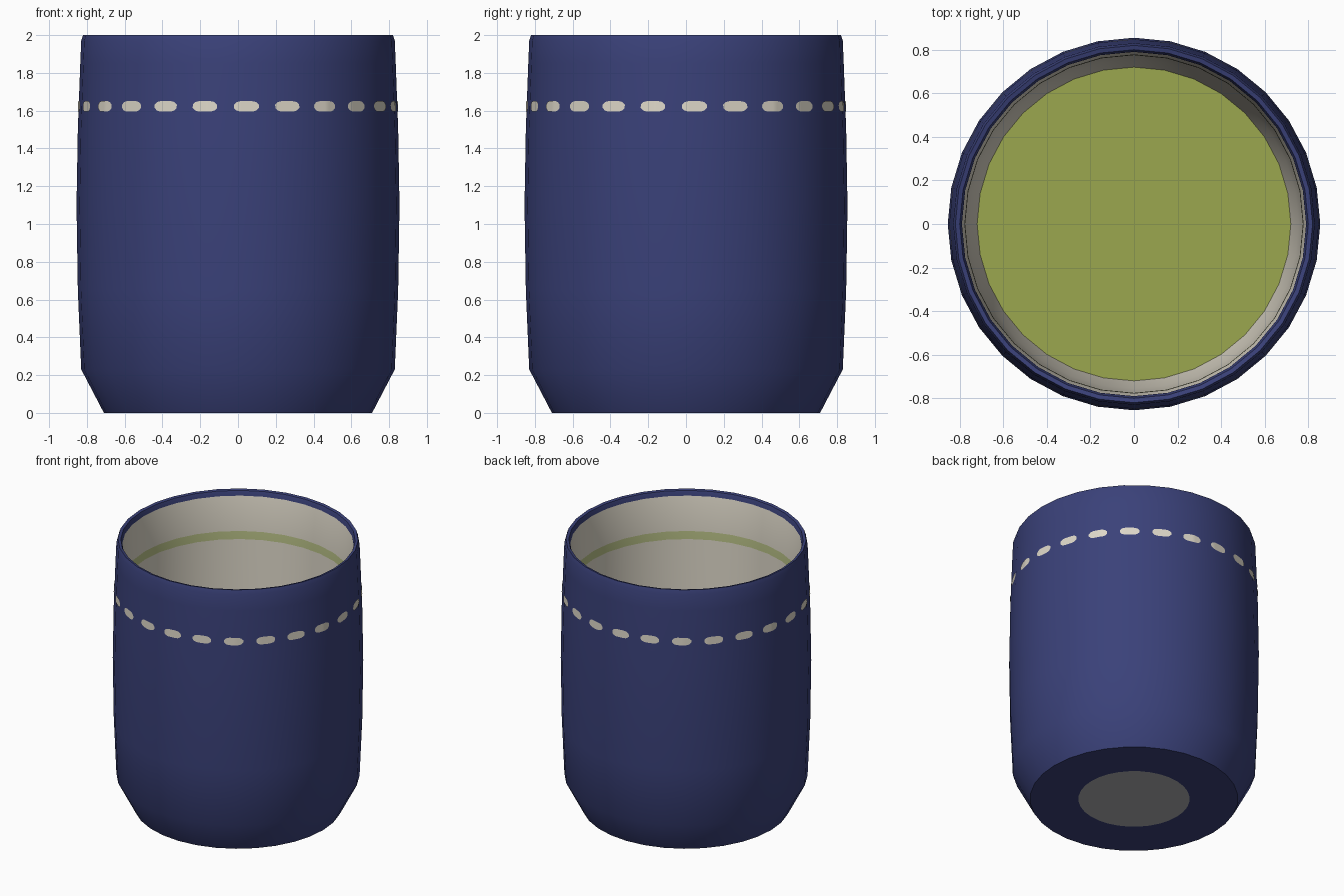
import bpy, bmesh, math

if "Cube" in bpy.data.objects:
    bpy.data.objects.remove(bpy.data.objects["Cube"])

SIDES = 32
STEP = 2 * math.pi / SIDES


def material(name, hex_code):
    def lin(c):
        c /= 255
        return c / 12.92 if c <= 0.04045 else ((c + 0.055) / 1.055) ** 2.4
    m = bpy.data.materials.new(name)
    m.diffuse_color = [lin((hex_code >> s) & 255) for s in (16, 8, 0)] + [1]
    m.use_nodes = True
    m.node_tree.nodes["Principled BSDF"].inputs["Base Color"].default_value = m.diffuse_color
    return m


blue = material("navy_glaze", 0x3A4179)
cream = material("cream_glaze", 0xDDD7C8)
green = material("green_floor", 0x9BA74F)
pale_green = material("pale_green_line", 0xB9C187)
grey = material("grey_foot", 0xAEAEB0)


def make_object(name, bm, mats):
    mesh = bpy.data.meshes.new(name)
    bm.to_mesh(mesh)
    bm.free()
    for m in mats:
        mesh.materials.append(m)
    obj = bpy.data.objects.new(name, mesh)
    bpy.context.collection.objects.link(obj)
    bpy.ops.object.select_all(action='DESELECT')
    obj.select_set(True)
    bpy.context.view_layer.objects.active = obj
    bpy.ops.object.shade_smooth_by_angle(angle=math.radians(40))
    return obj


def lathe(name, profile, mats):
    """Spin (radius, height, material of the band that follows) points."""
    bm = bmesh.new()
    rings = []
    for r, z, _ in profile:
        if r == 0:
            rings.append([bm.verts.new((0, 0, z))] * SIDES)
        else:
            rings.append([bm.verts.new((r * math.cos(i * STEP), r * math.sin(i * STEP), z))
                          for i in range(SIDES)])
    for k in range(len(rings) - 1):
        a, b = rings[k], rings[k + 1]
        for i in range(SIDES):
            j = (i + 1) % SIDES
            corners = list(dict.fromkeys((a[i], a[j], b[j], b[i])))
            bm.faces.new(corners).material_index = profile[k][2]
    bmesh.ops.recalc_face_normals(bm, faces=bm.faces)
    return make_object(name, bm, mats)


# Cup: foot, outer wall, rim, inner wall with a fine line, and floor
BLUE, CREAM, GREEN, LINE, GREY = range(5)
lathe("cup", [
    (0, 0, GREY), (0.38, 0, BLUE), (0.71, 0, BLUE),
    (0.83, 0.23, BLUE), (0.848, 0.65, BLUE), (0.855, 1.10, BLUE),
    (0.848, 1.50, BLUE), (0.835, 1.85, BLUE), (0.83, 1.97, BLUE),
    (0.82, 2.0, BLUE), (0.80, 1.995, BLUE), (0.79, 1.96, CREAM),
    (0.777, 1.70, LINE), (0.775, 1.64, CREAM), (0.77, 0.90, CREAM),
    (0.755, 0.30, CREAM), (0.72, 0.10, GREEN), (0, 0.10, GREEN),
], [blue, cream, green, pale_green, grey])


# Dashes: thin rounded plates that follow the faceted wall
def wall_point(angle, z):
    r = 0.848 + (0.835 - 0.848) * (z - 1.50) / 0.35
    r *= math.cos(STEP / 2) / math.cos(angle % STEP - STEP / 2)
    r += 0.004
    return (r * math.cos(angle), r * math.sin(angle), z)


COLUMNS, HALF_ANGLE, HALF_HEIGHT = 10, math.radians(4.5), 0.028
bm = bmesh.new()
for d in range(24):
    centre = math.radians(3 + 15 * d)
    previous = None
    for c in range(COLUMNS + 1):
        t = 2 * c / COLUMNS - 1
        h = HALF_HEIGHT * max(0.3, (1 - abs(t) ** 4) ** 0.5)
        a = centre + t * HALF_ANGLE
        pair = [bm.verts.new(wall_point(a, 1.623 + s * h)) for s in (-1, 1)]
        if previous:
            bm.faces.new((previous[0], pair[0], pair[1], previous[1]))
        previous = pair
make_object("dashes", bm, [cream])
